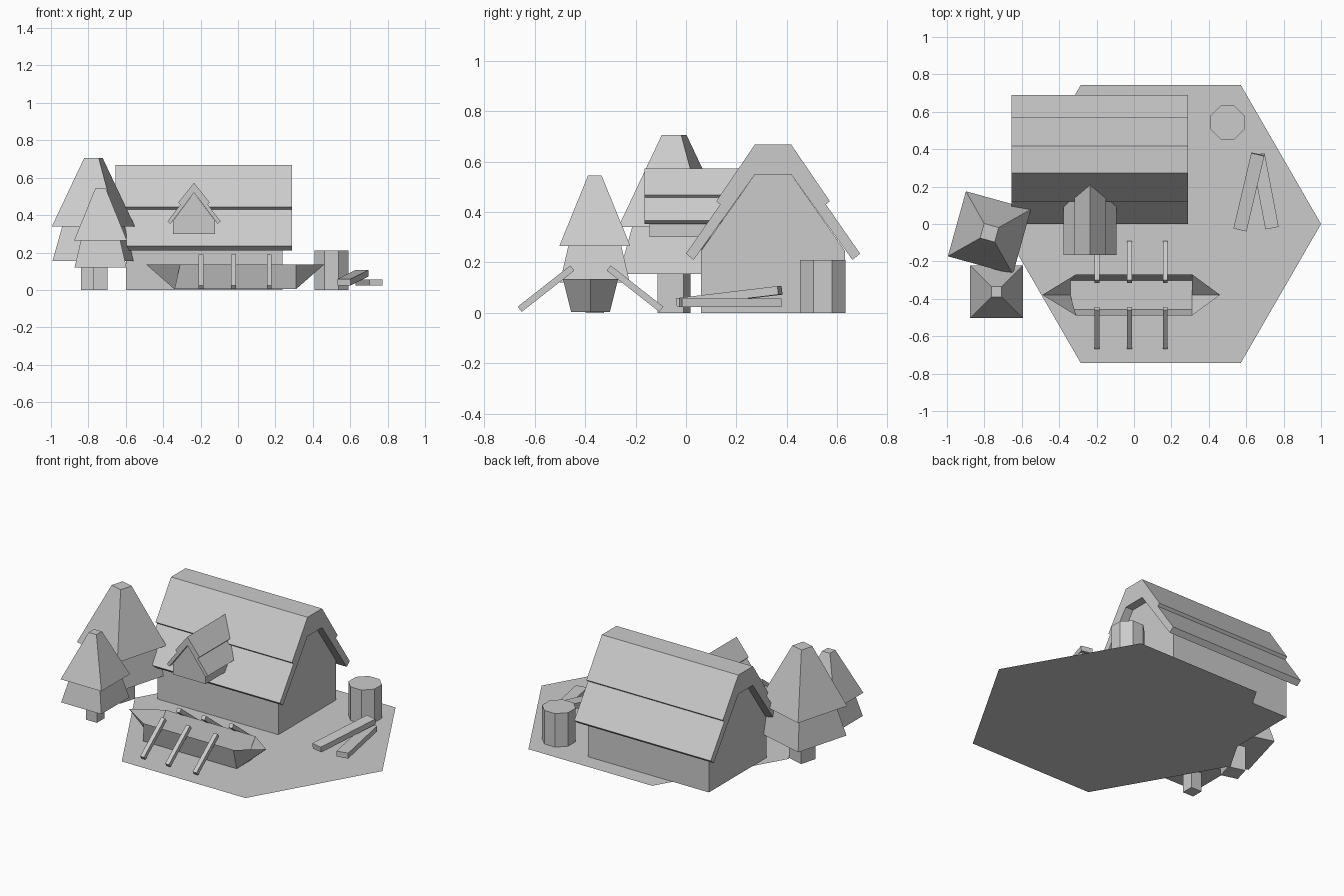
import bpy, bmesh, math
from mathutils import Vector

if "Cube" in bpy.data.objects:
    bpy.data.objects.remove(bpy.data.objects["Cube"])


def make(name, bm):
    bmesh.ops.recalc_face_normals(bm, faces=bm.faces[:])
    me = bpy.data.meshes.new(name)
    bm.to_mesh(me)
    bm.free()
    ob = bpy.data.objects.new(name, me)
    bpy.context.collection.objects.link(ob)
    return ob


def loft(name, rings, cap_start=True, cap_end=True):
    """Skin a list of equal-length point rings."""
    bm = bmesh.new()
    vs = [[bm.verts.new(p) for p in r] for r in rings]
    n = len(rings[0])
    for a, b in zip(vs, vs[1:]):
        for i in range(n):
            j = (i + 1) % n
            bm.faces.new((a[i], a[j], b[j], b[i]))
    if cap_start:
        bm.faces.new(vs[0][::-1])
    if cap_end:
        bm.faces.new(vs[-1])
    return make(name, bm)


def ring(cx, cy, r, z, n, deg):
    return [(cx + r * math.cos(math.radians(deg) + i * math.tau / n),
             cy + r * math.sin(math.radians(deg) + i * math.tau / n), z) for i in range(n)]


def symmetric(half, centre):
    """Mirror a half profile given from top to bottom; drop doubled centre points."""
    right = [(centre + u, z) for u, z in half]
    left = [(centre - u, z) for u, z in reversed(half) if u > 0]
    if half[0][0] == 0 and half[-1][0] == 0:
        return right + left
    return right + left


def prism(name, profile, axis, a, b):
    if axis == 'X':
        rings = [[(t, u, z) for u, z in profile] for t in (a, b)]
    else:
        rings = [[(u, t, z) for u, z in profile] for t in (a, b)]
    return loft(name, rings)


def bar(name, p, q, width, thick):
    """Rectangular bar between two points, width kept horizontal."""
    p, q = Vector(p), Vector(q)
    d = (q - p).normalized()
    side = d.cross(Vector((0, 0, 1))).normalized() * width / 2
    up = side.cross(d).normalized() * thick / 2
    corners = (side + up, side - up, -side - up, -side + up)
    return loft(name, [[c + e for c in corners] for e in (p, q)])


# Ground sheet
loft("ground", [ring(0.143, 0, 0.857, 0, 6, 0)], cap_start=False)

# House walls and two-layer roof
RY = 0.3455
prism("house_walls", symmetric([(0.072, 0.549), (0.285, 0.247), (0.285, 0)], RY), 'X', -0.60, 0.237)
prism("house_roof", symmetric([(0.072, 0.668), (0.2255, 0.443), (0.21, 0.43), (0.3455, 0.235),
                               (0.3155, 0.21), (0.072, 0.549)], RY), 'X', -0.655, 0.29)

# Dormer, running back into the main roof
DX = -0.235
prism("dormer_wall", symmetric([(0, 0.52), (0.112, 0.37), (0.112, 0.30)], DX), 'Y', -0.145, 0.22)
prism("dormer_roof", symmetric([(0, 0.573), (0.084, 0.468), (0.073, 0.457), (0.142, 0.366),
                                (0.126, 0.353), (0, 0.52)], DX), 'Y', -0.165, 0.24)

# Trees: trunk and two square tapered tiers
S = math.sqrt(2)
trees = (("large", -0.773, -0.047, 29.5, 0.075, 0.255, 0.19, 0.057, 0.155, 0.34, 0.705),
         ("small", -0.735, -0.362, 45, 0.037 * S, 0.141 * S, 0.104 * S, 0.027 * S, 0.12, 0.265, 0.545))
for n, x, y, rot, rt, rb, rm, rtop, z1, z2, z3 in trees:
    def sq(r, z):
        return ring(x, y, r, z, 4, rot)
    loft(n + "_tree_trunk", [sq(rt, 0), sq(rt, z1 + 0.01)])
    loft(n + "_tree_lower_tier", [sq(rb * 0.985, z1), sq(rm, z2 + 0.005)])
    loft(n + "_tree_upper_tier", [sq(rb, z2), sq(rtop, z3)])

# Open boat hull: pointed rim over a narrow rectangular bottom
BY = -0.379
rim = [(-0.49, 0), (-0.31, -0.11), (0.31, -0.11), (0.46, 0), (0.31, 0.11), (-0.31, 0.11)]
floor = [(-0.34, 0), (-0.34, -0.077), (0.31, -0.077), (0.31, 0), (0.31, 0.077), (-0.34, 0.077)]
loft("boat_hull", [[(x, BY + y, 0.004) for x, y in floor],
                   [(x, BY + y, 0.135) for x, y in rim]], cap_end=False)

# Props leaning on both sides of the boat
for i, x in enumerate((-0.197, -0.024, 0.167)):
    for tag, s in (("front", -1), ("back", 1)):
        bar(f"boat_prop_{tag}_{i + 1}", (x, BY + s * 0.281, 0.014), (x, BY + s * 0.072, 0.178), 0.026, 0.026)

# Octagonal barrel
loft("barrel", [ring(0.5, 0.543, 0.09 / math.cos(math.pi / 8), z, 8, 22.5) for z in (0, 0.21)])

# Loose planks
bar("plank_tilted", (0.567, -0.03, 0.041), (0.662, 0.373, 0.089), 0.072, 0.034)
bar("plank_flat", (0.738, -0.022, 0.04), (0.663, 0.373, 0.04), 0.072, 0.034)
